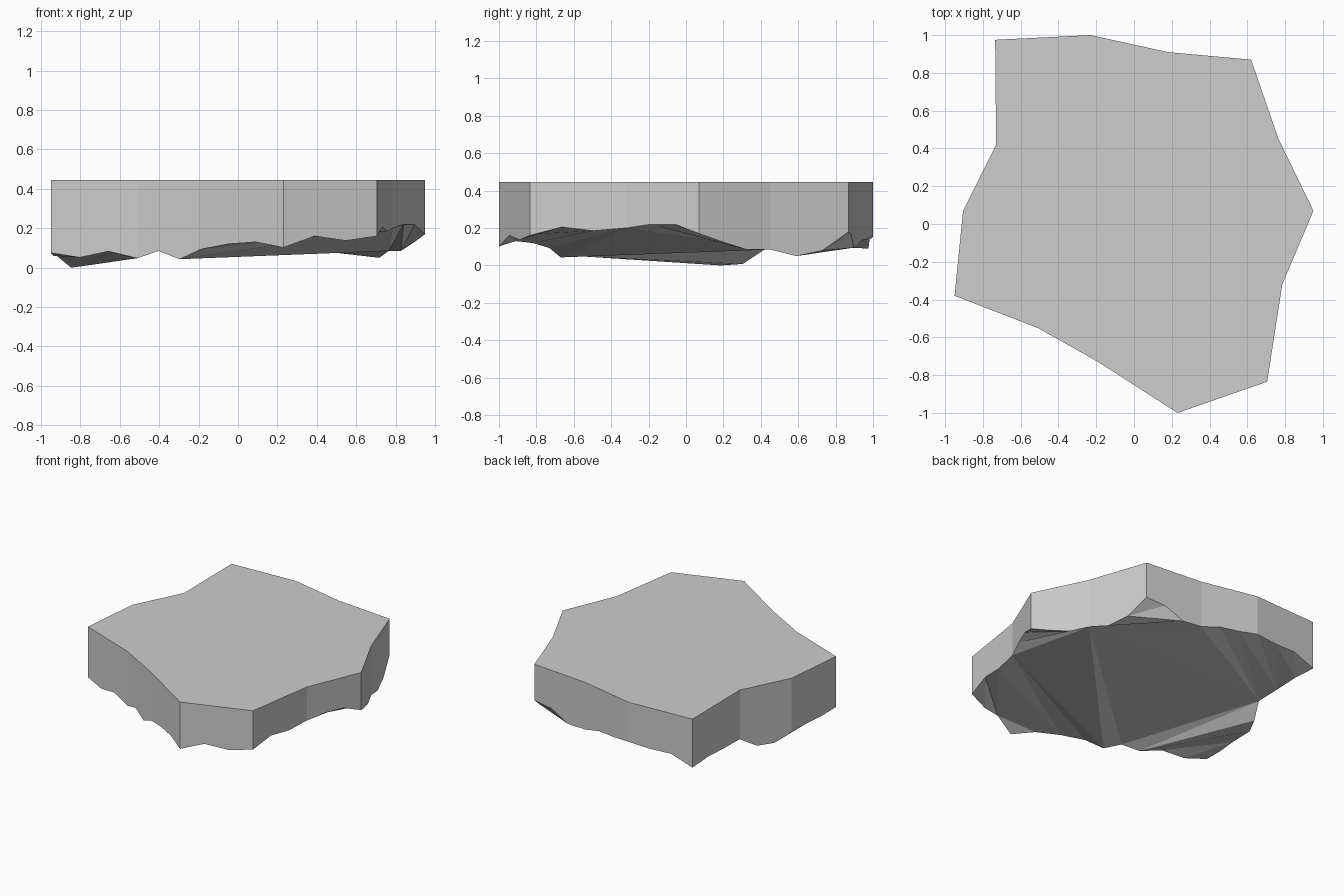
import bpy
import bmesh

if "Cube" in bpy.data.objects:
    bpy.data.objects.remove(bpy.data.objects["Cube"])

TOP = 0.445

# Plan corners, counter-clockwise from the left tip
corners = [(-0.95, -0.38), (-0.51, -0.55), (-0.19, -0.73), (0.23, -1.0), (0.705, -0.835),
           (0.785, -0.32), (0.95, 0.07), (0.765, 0.45), (0.62, 0.87), (0.18, 0.91),
           (-0.23, 1.0), (-0.735, 0.975), (-0.73, 0.42), (-0.905, 0.07)]

# Ragged lower edge: heights at the start, 1/3 and 2/3 of each wall
edge_heights = [(.075, .052, .083), (.048, .085, .043), (.093, .12, .13), (.102, .16, .137),
                (.16, .205, .185), (.20, .22, .22), (.17, .125, .085), (.085, .05, .08),
                (.18, .165, .095), (.10, .135, .14), (.155, .145, .15), (.09, .10, .09),
                (.085, .008, .0), (.05, .06, .06)]

bm = bmesh.new()
top_ring, rim = [], []
count = len(corners)
for i, heights in enumerate(edge_heights):
    (ax, ay), (bx, by) = corners[i], corners[(i + 1) % count]
    top_ring.append(bm.verts.new((ax, ay, TOP)))
    for k, z in enumerate(heights):
        t = k / 3
        rim.append(bm.verts.new((ax + (bx - ax) * t, ay + (by - ay) * t, z)))

# Flat top and straight walls
bm.faces.new(top_ring)
n = len(rim)
for i in range(count):
    lower = [rim[(3 * i + k) % n] for k in range(4)]
    bm.faces.new(lower + [top_ring[(i + 1) % count], top_ring[i]])

# Broad facets of the rough underside, fanned from one rim point
fan = [15, 5, 4, 36, 27, 26, 22]
broad = [(21, a, b) for a, b in zip(fan, fan[1:])]
# Steep facets beside the lowest tip
broad += [(36, 4, 3), (36, 3, 37), (37, 3, 38)]
underside = [bm.faces.new([rim[i] for i in tri]) for tri in broad]

# Broken facets between the broad ones and the rim
for a, b in ((5, 15), (15, 21), (22, 26), (27, 36), (38, 3 + n)):
    underside.append(bm.faces.new([rim[i % n] for i in range(a, b + 1)]))
bmesh.ops.triangulate(bm, faces=underside)
bmesh.ops.recalc_face_normals(bm, faces=bm.faces[:])

mesh = bpy.data.meshes.new("rock_slab")
bm.to_mesh(mesh)
bm.free()

stone = bpy.data.materials.new("grey_stone")
stone.diffuse_color = (0.61, 0.61, 0.61, 1)
stone.use_nodes = True
stone.node_tree.nodes["Principled BSDF"].inputs["Base Color"].default_value = stone.diffuse_color
mesh.materials.append(stone)

slab = bpy.data.objects.new("rock_slab", mesh)
bpy.context.collection.objects.link(slab)
